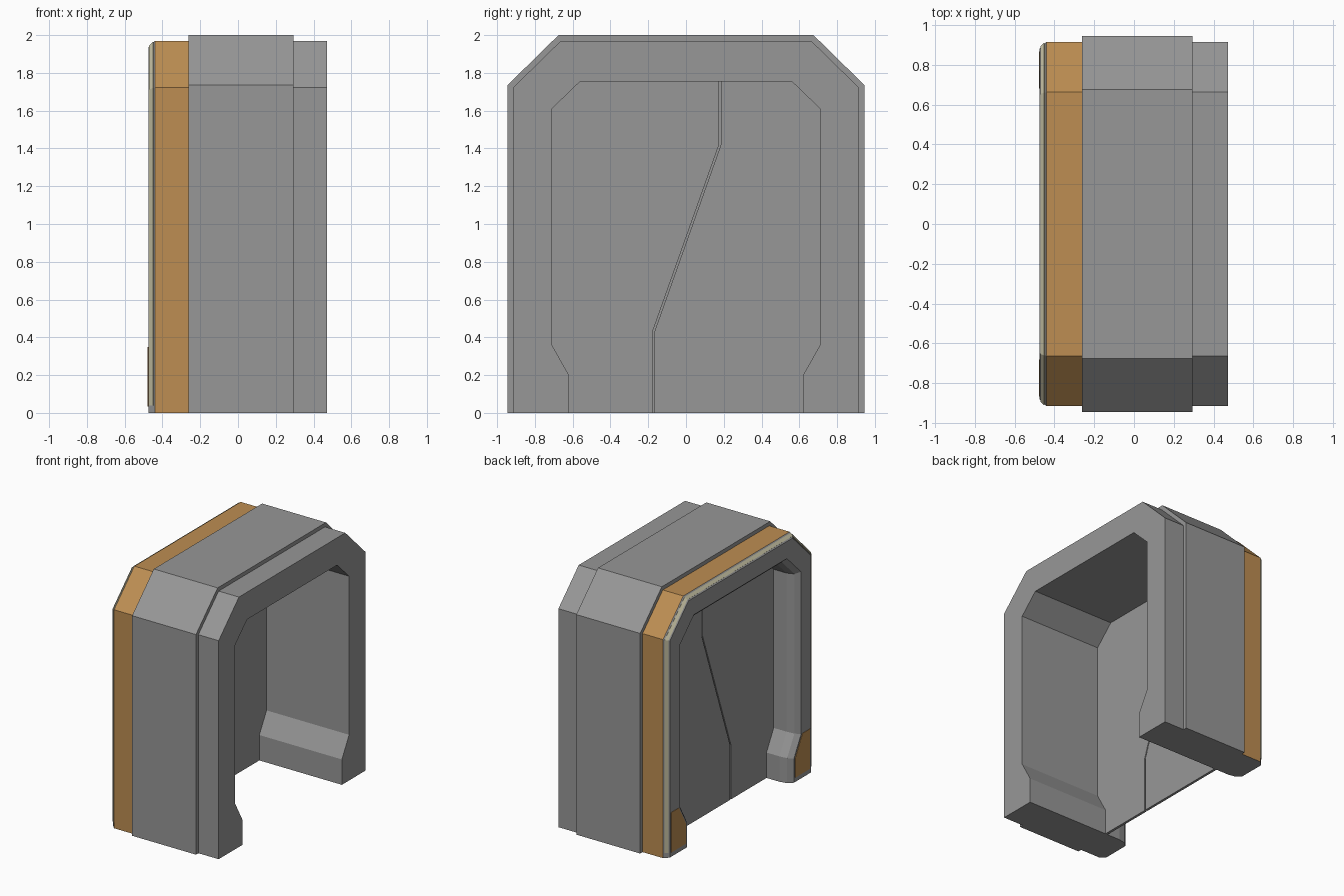
import bpy
import bmesh

cube = bpy.data.objects.get("Cube")
if cube:
    bpy.data.objects.remove(cube, do_unlink=True)


def material(name, rgb):
    m = bpy.data.materials.new(name)
    m.use_nodes = True
    color = (*rgb, 1)
    m.diffuse_color = color
    m.node_tree.nodes["Principled BSDF"].inputs["Base Color"].default_value = color
    return m


GREY = material("metal_grey", (0.31, 0.31, 0.31))
ORANGE = material("trim_orange", (0.51, 0.27, 0.085))
BEIGE = material("strip_beige", (0.55, 0.52, 0.36))


def finish(bm, name, mats):
    bmesh.ops.recalc_face_normals(bm, faces=bm.faces)
    mesh = bpy.data.meshes.new(name)
    bm.to_mesh(mesh)
    bm.free()
    for m in mats:
        mesh.materials.append(m)
    obj = bpy.data.objects.new(name, mesh)
    bpy.context.collection.objects.link(obj)
    return obj


def mirrored(half):
    """Complete an arch from its +y half, listed from the foot upward."""
    return half + [(-y, z) for y, z in reversed(half)]


def outer(d, foot=0):
    """Outer arch outline, inset by d."""
    k = 0.414 * d
    return mirrored([(0.945 - d, foot), (0.945 - d, 1.735 - k), (0.675 - k, 2 - d)])


def inner_half(d):
    """Half of the doorway outline, widened by d."""
    k, s = 0.414 * d, 0.26 * d
    return [(0.62 + d, 0), (0.62 + d, 0.2 - s), (0.71 + d, 0.36 - s),
            (0.71 + d, 1.61 + k), (0.56 + k, 1.755 + d)]


def loft(name, rings, mats, trim=()):
    """Closed tube through (x, outline) rings; unequal neighbours join as a flat cap."""
    bm = bmesh.new()
    loops = [[bm.verts.new((x, y, z)) for y, z in pts] for x, pts in rings]
    for i, a in enumerate(loops):
        b = loops[(i + 1) % len(loops)]
        if len(a) != len(b):
            bm.faces.new(a + b[::-1])
            continue
        for j in range(len(a) - 1):
            f = bm.faces.new((a[j], a[j + 1], b[j + 1], b[j]))
            f.material_index = int(i in trim)
    for end in (0, -1):
        bm.faces.new([ring[end] for ring in loops])
    return finish(bm, name, mats)


def slab(name, pts, x0, x1, mat):
    """Extrude a y-z outline from x0 to x1."""
    bm = bmesh.new()
    face = bm.faces.new([bm.verts.new((x0, y, z)) for y, z in pts])
    geo = bmesh.ops.extrude_face_region(bm, geom=[face])["geom"]
    verts = [v for v in geo if isinstance(v, bmesh.types.BMVert)]
    bmesh.ops.translate(bm, verts=verts, vec=(x1 - x0, 0, 0))
    return finish(bm, name, [mat])


# Door frame: stepped outside, bevelled on the trimmed side, hollow doorway
frame_rings = [
    (0.472, outer(0.03)), (0.295, outer(0.03)),
    (0.295, outer(0)), (-0.262, outer(0)),
    (-0.262, outer(0.03)), (-0.44, outer(0.03)), (-0.475, outer(0.065)),
    (-0.475, mirrored(inner_half(0.045))), (-0.44, mirrored(inner_half(0.012))),
    (-0.38, mirrored(inner_half(0))), (0.472, mirrored(inner_half(0))),
]
loft("door_frame", frame_rings, [GREY, ORANGE], trim=(4,))

# Light strip lying on the bevel
strip_rings = [
    (-0.448, outer(0.038, 0.04)), (-0.451, outer(0.035, 0.04)),
    (-0.470, outer(0.054, 0.04)), (-0.467, outer(0.057, 0.04)),
]
loft("light_strip", strip_rings, [BEIGE])

# Door leaves meeting along a slanted seam, with a thin core behind the gap
seam = [(-0.172, 0), (-0.172, 0.43), (0.18, 1.42), (0.18, 1.755)]
half = inner_half(0)
gap = 0.005
left_side = [(-y, z) for y, z in half]
slab("door_leaf_front", left_side + [(y - gap, z) for y, z in reversed(seam)],
     -0.268, -0.248, GREY)
slab("door_leaf_back", half + [(y + gap, z) for y, z in reversed(seam)],
     -0.268, -0.248, GREY)
slab("door_core", mirrored(half), -0.260, -0.256, GREY)

# Coloured plates at the feet of the trimmed side
for side, label in ((-1, "front"), (1, "back")):
    plate = [(0.865, 0.035), (0.68, 0.035), (0.68, 0.19),
             (0.77, 0.35), (0.865, 0.35)]
    slab(label + "_foot_plate", [(side * y, z) for y, z in plate],
         -0.474, -0.478, ORANGE)
